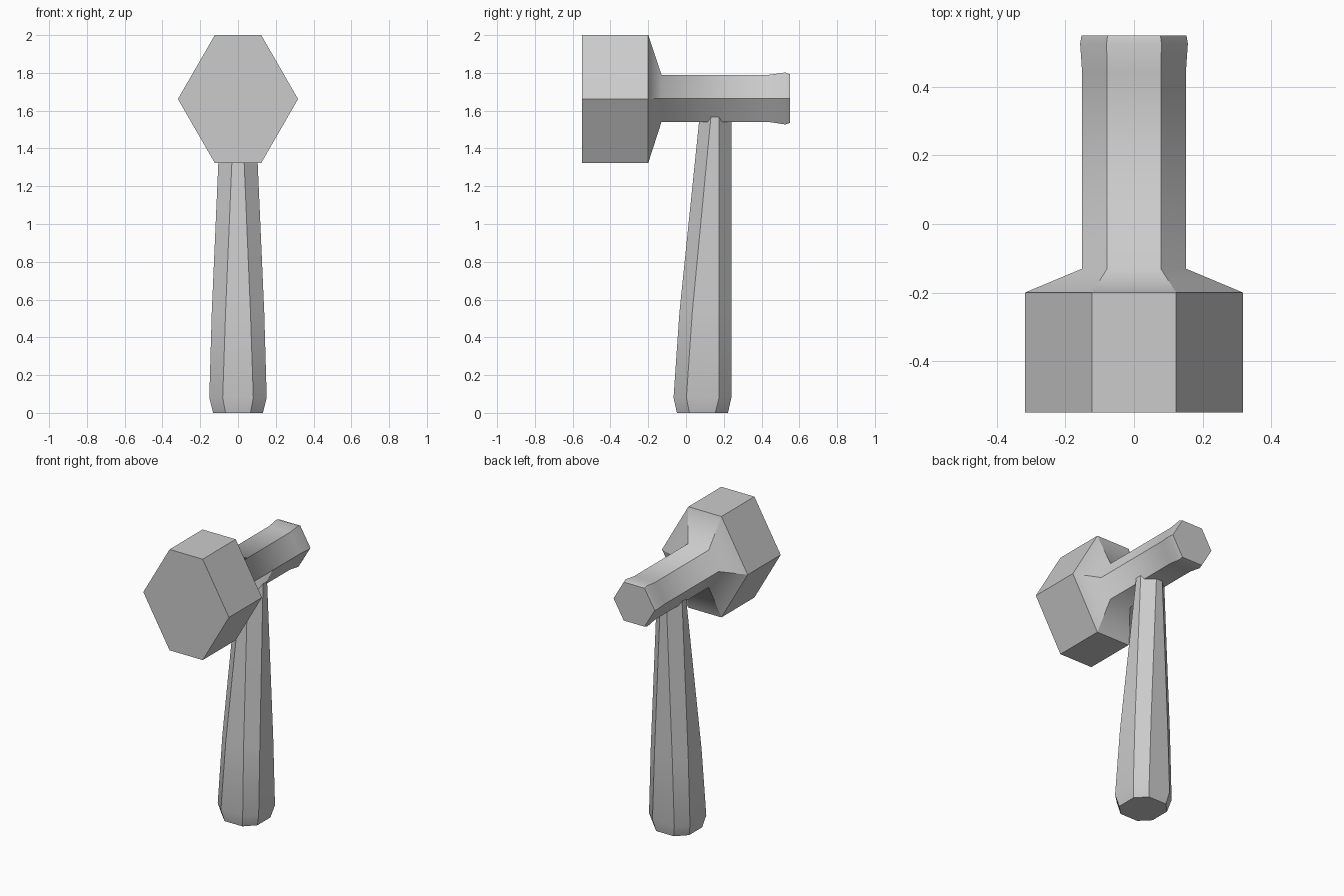
import bpy
import bmesh

if "Cube" in bpy.data.objects:
    bpy.data.objects.remove(bpy.data.objects["Cube"])


def loft(name, rings, sharp_rings):
    """Skin closed rings, cap both ends, shade smooth lengthwise with sharp corner lines."""
    bm = bmesh.new()
    loops = [[bm.verts.new(p) for p in ring] for ring in rings]
    n = len(loops[0])
    for a, b in zip(loops, loops[1:]):
        for i in range(n):
            j = (i + 1) % n
            bm.faces.new((a[i], a[j], b[j], b[i]))
    bm.faces.new(loops[0])
    bm.faces.new(loops[-1])
    bmesh.ops.recalc_face_normals(bm, faces=bm.faces)
    for f in bm.faces:
        f.smooth = True
    for a, b in zip(loops, loops[1:]):
        for v, w in zip(a, b):
            bm.edges.get((v, w)).smooth = False
    for k in sharp_rings:
        for i in range(n):
            bm.edges.get((loops[k][i], loops[k][(i + 1) % n])).smooth = False
    mesh = bpy.data.meshes.new(name)
    bm.to_mesh(mesh)
    bm.free()
    obj = bpy.data.objects.new(name, mesh)
    bpy.context.collection.objects.link(obj)
    return obj


def hexagon(y, half_w, half_flat, z0, z1):
    zc = (z0 + z1) / 2
    return [(half_w, y, zc), (half_flat, y, z1), (-half_flat, y, z1),
            (-half_w, y, zc), (-half_flat, y, z0), (half_flat, y, z0)]


def octagon(z, half_w, half_flat, y0, y1, flat0, flat1):
    return [(half_flat, y0, z), (half_w, flat0, z), (half_w, flat1, z), (half_flat, y1, z),
            (-half_flat, y1, z), (-half_w, flat1, z), (-half_w, flat0, z), (-half_flat, y0, z)]


# Hammer head: big striking block, taper, neck and flared rear end
head = [(-0.55, 0.318, 0.123, 1.323, 2.0),
        (-0.20, 0.318, 0.123, 1.323, 2.0),
        (-0.13, 0.151, 0.078, 1.54, 1.79),
        (0.44, 0.151, 0.078, 1.54, 1.79),
        (0.525, 0.157, 0.08, 1.527, 1.802),
        (0.55, 0.153, 0.077, 1.535, 1.793)]
loft("hammer_head", [hexagon(*r) for r in head], [0, 1, 5])

# Handle: straight back, leaning front, chamfered foot; top hidden in the head
handle = [(0.0, 0.132, 0.066, -0.048, 0.222, 0.018, 0.155),
          (0.08, 0.152, 0.081, -0.066, 0.24, 0.002, 0.175),
          (0.53, 0.139, 0.066, -0.035, 0.24, 0.033, 0.175),
          (1.60, 0.092, 0.021, 0.075, 0.24, 0.135, 0.175)]
loft("handle", [octagon(*r) for r in handle], [0, 3])
